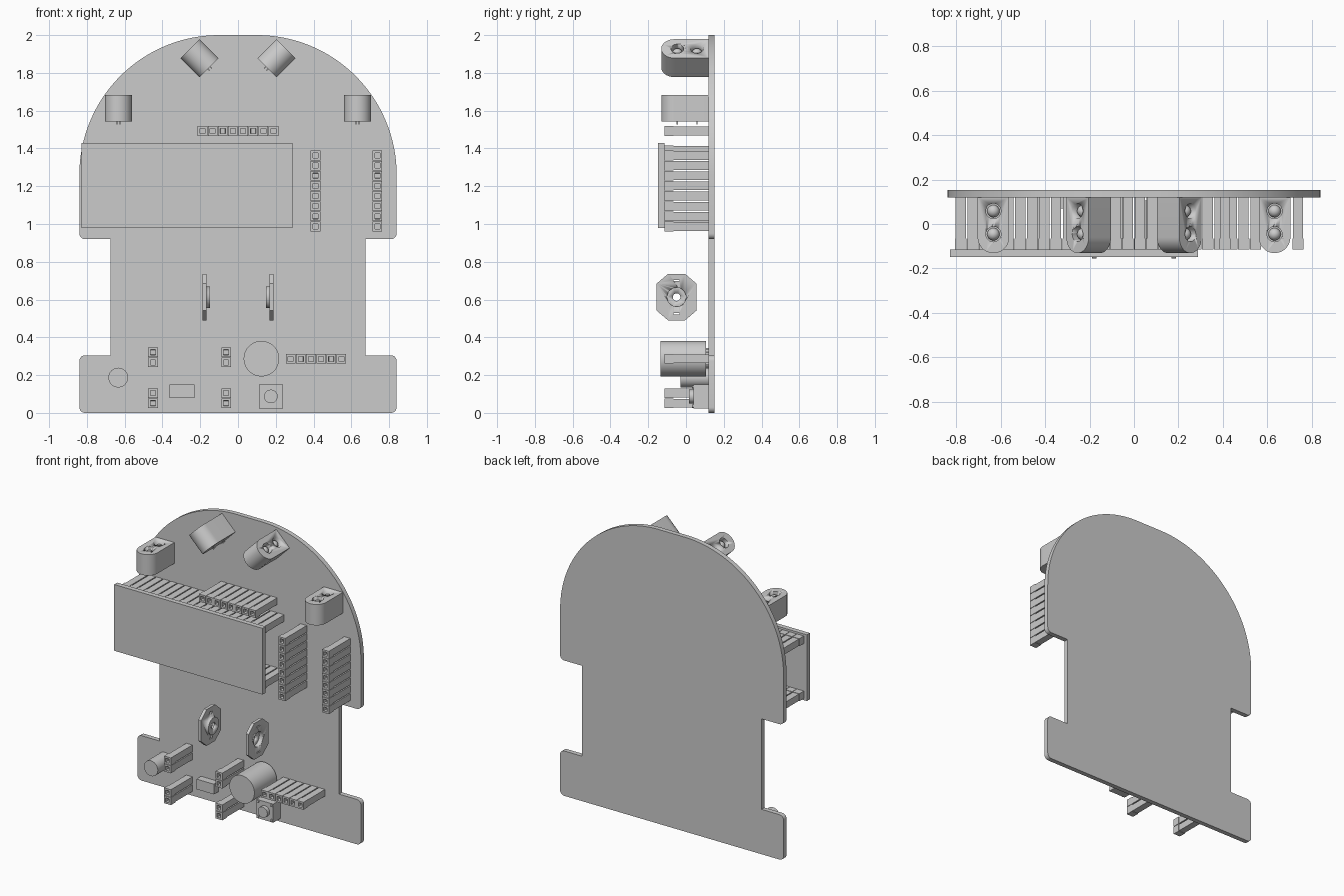
import bpy, bmesh, math
from mathutils import Vector, Matrix

if "Cube" in bpy.data.objects:
    bpy.data.objects.remove(bpy.data.objects["Cube"])


def finish(name, bm, smooth=True):
    bmesh.ops.recalc_face_normals(bm, faces=bm.faces)
    me = bpy.data.meshes.new(name)
    bm.to_mesh(me)
    bm.free()
    ob = bpy.data.objects.new(name, me)
    bpy.context.collection.objects.link(ob)
    if smooth:
        bpy.ops.object.select_all(action='DESELECT')
        ob.select_set(True)
        bpy.context.view_layer.objects.active = ob
        bpy.ops.object.shade_smooth_by_angle(angle=math.radians(30))
    return ob


def prism(name, pts, axis, lo, hi):
    """Extrude a 2D outline along an axis, from lo to hi."""
    place = {'x': lambda a, b, t: (t, a, b),
             'y': lambda a, b, t: (a, t, b),
             'z': lambda a, b, t: (a, b, t)}[axis]
    bm = bmesh.new()
    rings = [[bm.verts.new(place(a, b, t)) for a, b in pts] for t in (lo, hi)]
    n = len(pts)
    for r in rings:
        bm.faces.new(r)
    for i in range(n):
        j = (i + 1) % n
        bm.faces.new((rings[0][i], rings[0][j], rings[1][j], rings[1][i]))
    return finish(name, bm)


def arc(cx, cy, r, a0, a1, n):
    return [(cx + r * math.cos(math.radians(a0 + (a1 - a0) * i / n)),
             cy + r * math.sin(math.radians(a0 + (a1 - a0) * i / n))) for i in range(n + 1)]


def circle(cx, cy, r, n=40):
    return arc(cx, cy, r, 0, 360, n)[:-1]


def rect(x0, x1, y0, y1):
    return [(x0, y0), (x1, y0), (x1, y1), (x0, y1)]


def boolean(ob, other, op='DIFFERENCE'):
    m = ob.modifiers.new(op, 'BOOLEAN')
    m.operation, m.object, m.solver = op, other, 'EXACT'
    with bpy.context.temp_override(object=ob, active_object=ob):
        bpy.ops.object.modifier_apply(modifier=m.name)
    bpy.data.objects.remove(other)


def add_box(bm, lo, hi):
    lo, hi = Vector(lo), Vector(hi)
    mat = Matrix.Translation((lo + hi) / 2) @ Matrix.Diagonal((*(hi - lo), 1))
    return bmesh.ops.create_cube(bm, size=1, matrix=mat)['verts']


BACK = 0.12      # front surface of the board
PITCH = 0.0537

# Board: right half of the outline, mirrored to the left
half = (arc(0.81, 0.03, 0.03, -90, 0, 6) + arc(0.81, 0.275, 0.03, 0, 90, 6)
        + [(0.675, 0.305), (0.675, 0.92)] + arc(0.81, 0.95, 0.03, -90, 0, 6)
        + arc(0.10, 1.26, 0.74, 0, 90, 32))
prism('board', half + [(-x, z) for x, z in reversed(half)], 'y', BACK, 0.152)


def header(name, cx, cz, count, vertical=False):
    """Row of long socket blocks, each with a small pocket in front."""
    bm = bmesh.new()
    for i in range(count):
        d = (i - (count - 1) / 2) * PITCH
        x, z = (cx, cz + d) if vertical else (cx + d, cz)
        add_box(bm, (x - .023, -.066, z - .023), (x + .023, BACK, z + .023))
        cap = add_box(bm, (x - .0255, -.115, z - .0255), (x + .0255, -.066, z + .0255))
        front = [f for f in {f for v in cap for f in v.link_faces}
                 if all(v.co.y < -.11 for v in f.verts)]
        bmesh.ops.recalc_face_normals(bm, faces=list({f for v in cap for f in v.link_faces}))
        bmesh.ops.inset_individual(bm, faces=front, thickness=0.017)
        bmesh.ops.inset_individual(bm, faces=front, thickness=0.001, depth=-0.03)
    return finish(name, bm, False)


header('top_header', 0, 1.492, 8)
header('inner_side_header', 0.41, 1.175, 8, True)
header('outer_side_header', 0.738, 1.175, 8, True)
header('bottom_header', 0.413, 0.286, 6)
for side, x in (('left', -0.45), ('right', -0.063)):
    for level, z in (('upper', 0.294), ('lower', 0.078)):
        header(f'{side}_{level}_connector', x, z, 2, True)

# Controller plate standing on two socket rows
prism('controller_plate', rect(-0.828, 0.288, 0.98, 1.43), 'y', -0.148, -0.115)
for level, z in (('upper', 1.391), ('lower', 1.017)):
    header(f'controller_{level}_sockets', -0.27, z, 20)


def sensor(name, x, z, angle):
    """Distance sensor: rounded housing, two recessed lenses, two leads."""
    w = 0.071
    body = prism(name, [(w, BACK), (-w, BACK)] + arc(0, -0.06, w, 180, 360, 20), 'z', -w, w)
    parts = [body]
    for y in (0.058, -0.046):
        boolean(body, prism('cutter', circle(0, y, 0.034, 32), 'z', w - 0.04, w + 0.02))
        bm = bmesh.new()
        bmesh.ops.create_uvsphere(bm, u_segments=24, v_segments=12, radius=0.028,
                                  matrix=Matrix.Translation((0, y, w - 0.037)))
        parts.append(finish(name + '_lens', bm))
        bm = bmesh.new()
        for px in (-0.008, 0.008):
            add_box(bm, (px - .003, y - .003, -w - .014), (px + .003, y + .003, -w + .005))
        parts.append(finish(name + '_leads', bm, False))
    for p in parts:
        p.location = (x, 0, z)
        p.rotation_euler.y = angle


for side, s in (('left', -1), ('right', 1)):
    sensor(f'{side}_side_sensor', s * 0.633, 1.613, 0)
    sensor(f'{side}_front_sensor', s * 0.204, 1.878, s * math.pi / 4)

    # Motor mount: eight-sided plate with a cupped boss, shaft hole and slots
    cy, cz = -0.05, 0.613
    q = [(0.105, 0.072), (0.045, 0.123)]
    q += [(-a, b) for a, b in reversed(q)]
    q += [(-a, -b) for a, b in q]
    mount = prism(f'{side}_motor_mount', [(cy + a, cz + b) for a, b in q], 'x',
                  *sorted((s * 0.168, s * 0.189)))
    boolean(mount, prism('boss', circle(cy, cz, 0.057), 'x',
                         *sorted((s * 0.148, s * 0.18))), 'UNION')
    boolean(mount, prism('cutter', circle(cy, cz, 0.05), 'x',
                         *sorted((s * 0.160, s * 0.21))))
    boolean(mount, prism('cutter', circle(cy, cz, 0.02), 'x',
                         *sorted((s * 0.12, s * 0.21))))
    for dz in (-0.088, 0.088):
        boolean(mount, prism('cutter', rect(cy - .015, cy + .015, cz + dz - .003, cz + dz + .003),
                             'x', *sorted((s * 0.12, s * 0.21))))

# Buzzer on two short leads, and a small capacitor
prism('buzzer', circle(0.124, 0.287, 0.094, 48), 'y', -0.135, 0.105)
for dz in (-0.04, 0.04):
    prism('buzzer_lead', circle(0.124, 0.287 + dz, 0.008, 12), 'y', 0.10, BACK)
prism('capacitor', circle(-0.634, 0.187, 0.052), 'y', -0.03, BACK)

# Chip and push button
prism('chip', rect(-0.362, -0.23, 0.08, 0.149), 'y', 0.07, BACK)
bx, bz, h = 0.174, 0.087, 0.063
prism('button_base', rect(bx - h, bx + h, bz - h, bz + h), 'y', 0.04, BACK)
prism('button_cap', circle(bx, bz, 0.036, 32), 'y', 0.015, 0.05)
for sx in (-1, 1):
    for sz in (-1, 1):
        prism('button_rivet', circle(bx + sx * 0.051, bz + sz * 0.051, 0.009, 12), 'y', 0.033, 0.05)
